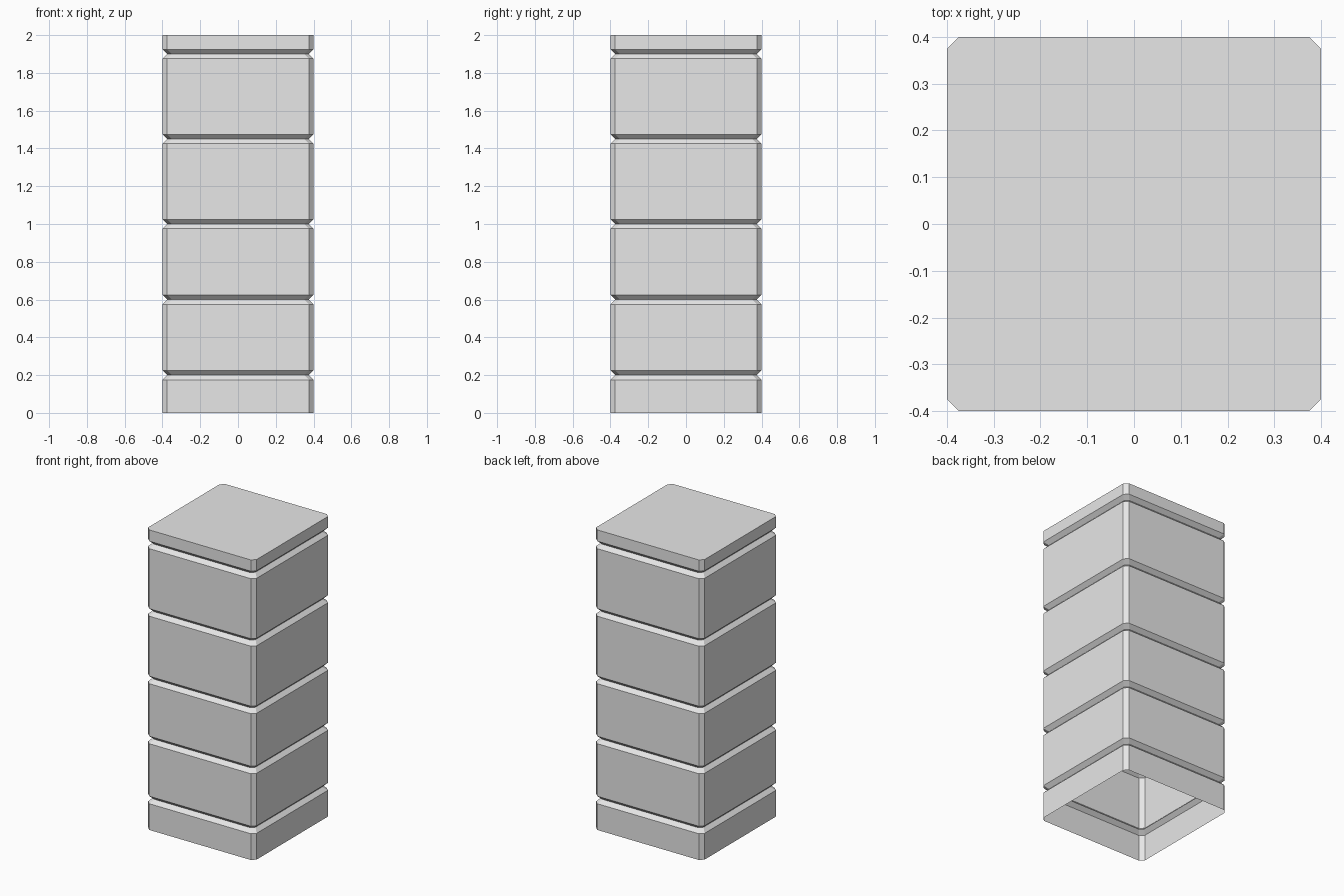
import bpy, bmesh

cube = bpy.data.objects.get("Cube")
if cube:
    bpy.data.objects.remove(cube, do_unlink=True)

HALF = 0.4        # half width of the pillar
CHAMFER = 0.025   # cut on the vertical corners
GROOVE = 0.025    # depth and half height of each groove
HEIGHT = 2.0
GROOVE_HEIGHTS = (0.2, 0.6, 1.0, 1.45, 1.9)

# Plain grey stone
stone = bpy.data.materials.new("light_grey_stone")
stone.use_nodes = True
grey = (0.8, 0.8, 0.8, 1)
stone.diffuse_color = grey
stone.node_tree.nodes["Principled BSDF"].inputs["Base Color"].default_value = grey

# Side profile: scale of the outline at each height
profile = [(0, 1)]
for z in GROOVE_HEIGHTS:
    profile += [(z - GROOVE, 1), (z, 1 - GROOVE / HALF), (z + GROOVE, 1)]
profile.append((HEIGHT, 1))

# Chamfered square outline, counter-clockwise
outline = []
x, y = HALF, HALF - CHAMFER
for _ in range(4):
    outline += [(x, y), (y, x)] if x * y > 0 and not outline else []
    break
outline = []
for a, b in ((1, 0), (0, 1), (-1, 0), (0, -1)):
    for side in (-1, 1):
        outline.append((a * HALF - b * side * y, b * HALF + a * side * y))

# Pillar: grooved shell with a closed top and an open underside
bm = bmesh.new()
rings = [[bm.verts.new((px * s, py * s, z)) for px, py in outline]
         for z, s in profile]
for low, high in zip(rings, rings[1:]):
    for i in range(len(outline)):
        j = (i + 1) % len(outline)
        bm.faces.new((low[i], low[j], high[j], high[i]))
bm.faces.new(rings[-1])

mesh = bpy.data.meshes.new("grooved_pillar")
bm.to_mesh(mesh)
bm.free()
mesh.materials.append(stone)
pillar = bpy.data.objects.new("grooved_pillar", mesh)
bpy.context.collection.objects.link(pillar)
